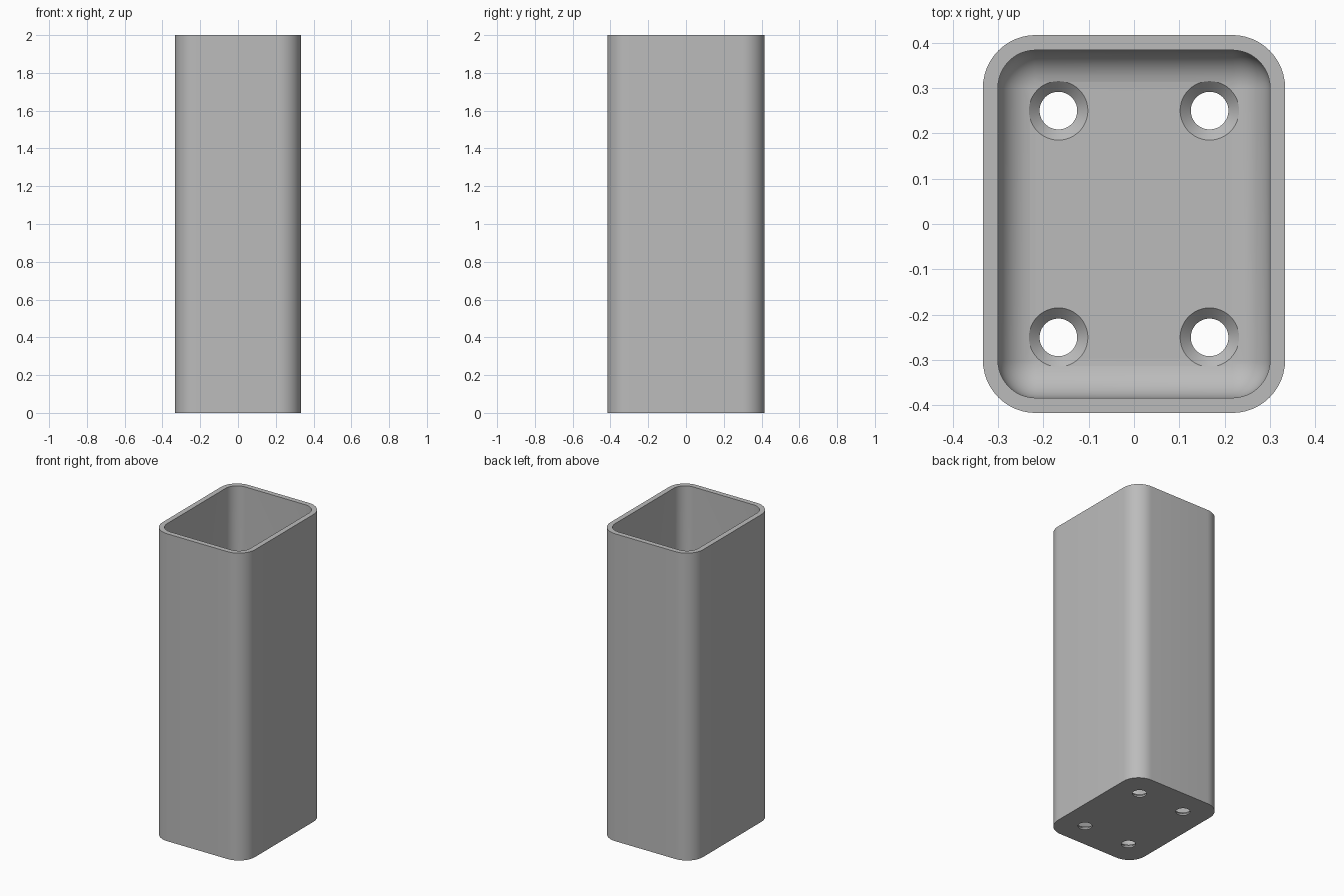
import bpy, bmesh
from math import sin, cos, pi, radians

cube = bpy.data.objects.get("Cube")
if cube:
    bpy.data.objects.remove(cube, do_unlink=True)

HALF_X, HALF_Y, HEIGHT = 1 / 3, 5 / 12, 2.0
WALL = 1 / 30
OUTER_R, INNER_R = 0.117, 0.083
HOLE_R, SINK_R = 0.0415, 0.065
CORNER_STEPS, FILLET_STEPS, HOLE_SIDES = 12, 10, 48


def make_object(name, bm):
    bmesh.ops.remove_doubles(bm, verts=bm.verts, dist=1e-5)
    bmesh.ops.recalc_face_normals(bm, faces=bm.faces)
    mesh = bpy.data.meshes.new(name)
    bm.to_mesh(mesh)
    bm.free()
    obj = bpy.data.objects.new(name, mesh)
    bpy.context.collection.objects.link(obj)
    return obj


def rounded_ring(bm, hx, hy, r, z):
    """Ring of vertices around a rounded rectangle."""
    ring = []
    for q, (sx, sy) in enumerate(((1, 1), (-1, 1), (-1, -1), (1, -1))):
        for i in range(CORNER_STEPS + 1):
            a = (q + i / CORNER_STEPS) * pi / 2
            ring.append(bm.verts.new((sx * (hx - r) + r * cos(a),
                                      sy * (hy - r) + r * sin(a), z)))
    return ring


def circle_ring(bm, x, y, r, z):
    return [bm.verts.new((x + r * cos(2 * pi * i / HOLE_SIDES),
                          y + r * sin(2 * pi * i / HOLE_SIDES), z))
            for i in range(HOLE_SIDES)]


def skin(bm, rings):
    """Bridge successive rings and cap both ends."""
    for a, b in zip(rings, rings[1:]):
        for i in range(len(a)):
            j = (i + 1) % len(a)
            bm.faces.new((a[i], a[j], b[j], b[i]))
    bm.faces.new(rings[0])
    bm.faces.new(rings[-1])


# Open-topped box: outside, rim, inside walls and filleted floor
bm = bmesh.new()
in_x, in_y = HALF_X - WALL, HALF_Y - WALL
rings = [rounded_ring(bm, HALF_X, HALF_Y, OUTER_R, 0),
         rounded_ring(bm, HALF_X, HALF_Y, OUTER_R, HEIGHT),
         rounded_ring(bm, in_x, in_y, INNER_R, HEIGHT)]
for k in range(FILLET_STEPS + 1):
    t = k / FILLET_STEPS * pi / 2
    inset = INNER_R * (1 - cos(t))
    rings.append(rounded_ring(bm, in_x - inset, in_y - inset, INNER_R - inset,
                              WALL + INNER_R * (1 - sin(t))))
skin(bm, rings)
box = make_object("box_body", bm)

# Four countersunk screw holes
bm = bmesh.new()
for x in (-1 / 6, 1 / 6):
    for y in (-0.25, 0.25):
        skin(bm, [circle_ring(bm, x, y, r, z) for r, z in (
            (HOLE_R, -0.1), (HOLE_R, 0.01), (SINK_R, WALL), (SINK_R, 0.15))])
cutter = make_object("screw_hole_cutter", bm)
cutter.hide_render = True

bpy.ops.object.select_all(action='DESELECT')
bpy.context.view_layer.objects.active = box
box.select_set(True)
mod = box.modifiers.new("screw_holes", 'BOOLEAN')
mod.operation = 'DIFFERENCE'
mod.solver = 'EXACT'
mod.object = cutter
bpy.ops.object.modifier_apply(modifier=mod.name)
bpy.data.objects.remove(cutter, do_unlink=True)

# Single plain grey
grey = bpy.data.materials.new("plain_grey")
grey.use_nodes = True
colour = (0.5, 0.5, 0.5, 1)
grey.diffuse_color = colour
grey.node_tree.nodes["Principled BSDF"].inputs["Base Color"].default_value = colour
box.data.materials.clear()
box.data.materials.append(grey)
bpy.ops.object.shade_smooth_by_angle(angle=radians(30))
